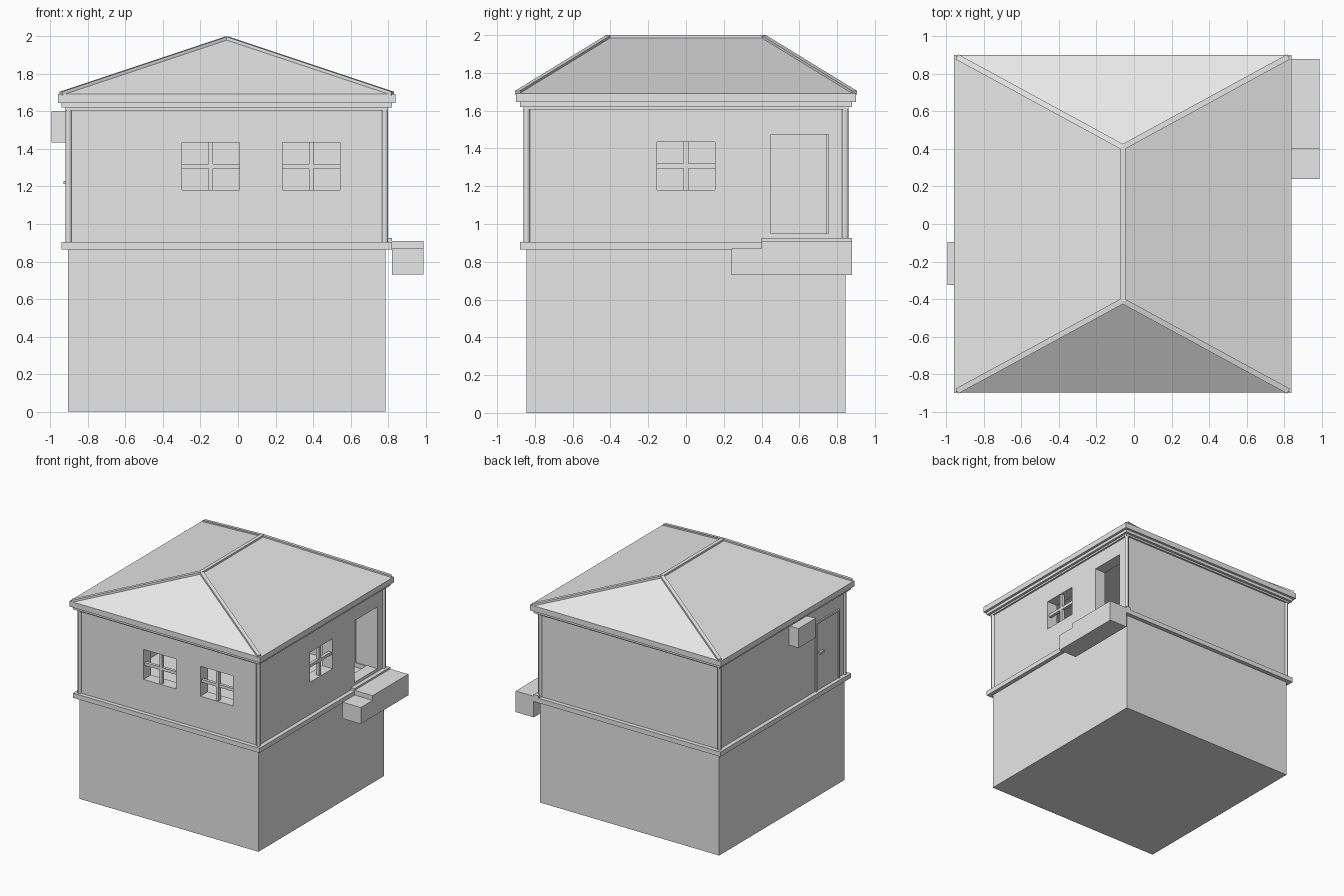
import bpy
from mathutils import Vector

if "Cube" in bpy.data.objects:
    bpy.data.objects.remove(bpy.data.objects["Cube"])

plaster = bpy.data.materials.new("light_grey")
plaster.use_nodes = True
plaster.diffuse_color = (0.8, 0.8, 0.8, 1)
plaster.node_tree.nodes["Principled BSDF"].inputs["Base Color"].default_value = (0.8, 0.8, 0.8, 1)

CX = -0.06       # house centre in x
HALF = 0.845     # half width of the walls
EAVE = 0.9       # half width of the roof
FLOOR = 0.905
WALL = 0.1       # wall thickness
EAST, WEST, SOUTH = CX + HALF, CX - HALF, -HALF


def mesh_object(name, verts, faces):
    me = bpy.data.meshes.new(name)
    me.from_pydata([tuple(v) for v in verts], [], faces)
    me.materials.append(plaster)
    ob = bpy.data.objects.new(name, me)
    bpy.context.collection.objects.link(ob)
    return ob


BOX_FACES = [(0, 1, 3, 2), (4, 6, 7, 5), (0, 4, 5, 1), (2, 3, 7, 6), (0, 2, 6, 4), (1, 5, 7, 3)]


def box(name, x, y, z):
    return mesh_object(name, [(a, b, c) for a in x for b in y for c in z], BOX_FACES)


def slab(name, half, z):
    return box(name, (CX - half, CX + half), (-half, half), z)


def cut(target, cutter):
    mod = target.modifiers.new("cut", 'BOOLEAN')
    mod.operation = 'DIFFERENCE'
    mod.solver = 'EXACT'
    mod.object = cutter
    bpy.context.view_layer.objects.active = target
    bpy.ops.object.modifier_apply(modifier=mod.name)
    bpy.data.objects.remove(cutter)


# Storeys and mouldings
slab("lower_storey", HALF, (0, 0.87))
slab("floor_band", 0.88, (0.865, FLOOR))
walls = slab("upper_walls", HALF, (0.9, 1.62))
cut(walls, slab("room_cutter", HALF - WALL, (FLOOR + 0.01, 1.6)))
slab("cornice_low", 0.86, (1.605, 1.62))
slab("cornice_mid", 0.88, (1.62, 1.645))
slab("fascia", EAVE, (1.645, 1.692))

# Windows: an opening with a cross of glazing bars
SILL, HEAD, BAR = 1.18, 1.435, 0.0125
MID = (SILL + HEAD) / 2


def window(name, centre, on_front):
    def part(label, u, z, depth):
        if on_front:
            return box(label, u, (SOUTH + depth[0], SOUTH + depth[1]), z)
        return box(label, (EAST - depth[1], EAST - depth[0]), u, z)

    span = (centre - 0.153, centre + 0.153)
    cut(walls, part("opening_cutter", span, (SILL, HEAD), (-0.05, WALL + 0.05)))
    part(name + "_upright_bar", (centre - BAR, centre + BAR), (SILL, HEAD), (0.01, 0.04))
    part(name + "_cross_bar", span, (MID - BAR, MID + BAR), (0.012, 0.038))


window("front_window_a", -0.145, True)
window("front_window_b", 0.39, True)
window("side_window", 0.0, False)

# Open doorway with threshold and outside steps
cut(walls, box("doorway_cutter", (EAST - 0.2, EAST + 0.1), (0.45, 0.755), (0.95, 1.475)))
box("threshold", (EAST - 0.01, 0.82), (0.4, 0.88), (0.9, 0.925))
box("landing", (0.82, 0.99), (0.4, 0.88), (0.73, 0.91))
box("low_step", (0.82, 0.99), (0.24, 0.4), (0.73, 0.87))

# Closed door on the opposite side
box("door_leaf", (WEST - 0.004, WEST + 0.02), (-0.75, -0.46), (FLOOR, 1.475))
for y in (-0.765, -0.46):
    box("door_jamb", (WEST - 0.012, WEST + 0.02), (y, y + 0.015), (FLOOR, 1.475))
box("door_head", (WEST - 0.012, WEST + 0.02), (-0.765, -0.445), (1.475, 1.49))
box("door_handle", (WEST - 0.024, WEST), (-0.54, -0.49), (1.212, 1.228))
box("wall_unit", (-0.995, WEST), (-0.325, -0.095), (1.435, 1.6))

# Round corner posts
for sx in (-1, 1):
    for sy in (-1, 1):
        bpy.ops.mesh.primitive_cylinder_add(
            vertices=12, radius=0.017, depth=0.71,
            location=(CX + sx * (HALF - 0.002), sy * (HALF - 0.002), 1.255))
        post = bpy.context.object
        post.name = "corner_post"
        post.data.materials.append(plaster)
        bpy.ops.object.shade_smooth_by_angle()

# Hipped roof
corners = [Vector((CX + sx * EAVE, sy * EAVE, 1.69))
           for sx, sy in ((-1, -1), (1, -1), (1, 1), (-1, 1))]
ridge = [Vector((CX, -0.41, 1.99)), Vector((CX, 0.41, 1.99))]
mesh_object("roof", corners + ridge,
            [(0, 1, 4), (1, 2, 5, 4), (2, 3, 5), (3, 0, 4, 5), (3, 2, 1, 0)])


def cap(name, a, b):
    # Thin flat strip laid along a roof edge
    d = (b - a).normalized()
    side = d.cross(Vector((0, 0, 1))).normalized() * 0.015
    up = Vector((0, 0, 0.01))
    verts = [p + s * side + t * up for p in (a, b) for s in (-1, 1) for t in (-1, 1)]
    mesh_object(name, verts, BOX_FACES)


for i, corner in enumerate(corners):
    peak = ridge[i // 2]
    cap("hip_cap", corner.lerp(peak, 0.018), peak)
cap("ridge_cap", *ridge)
